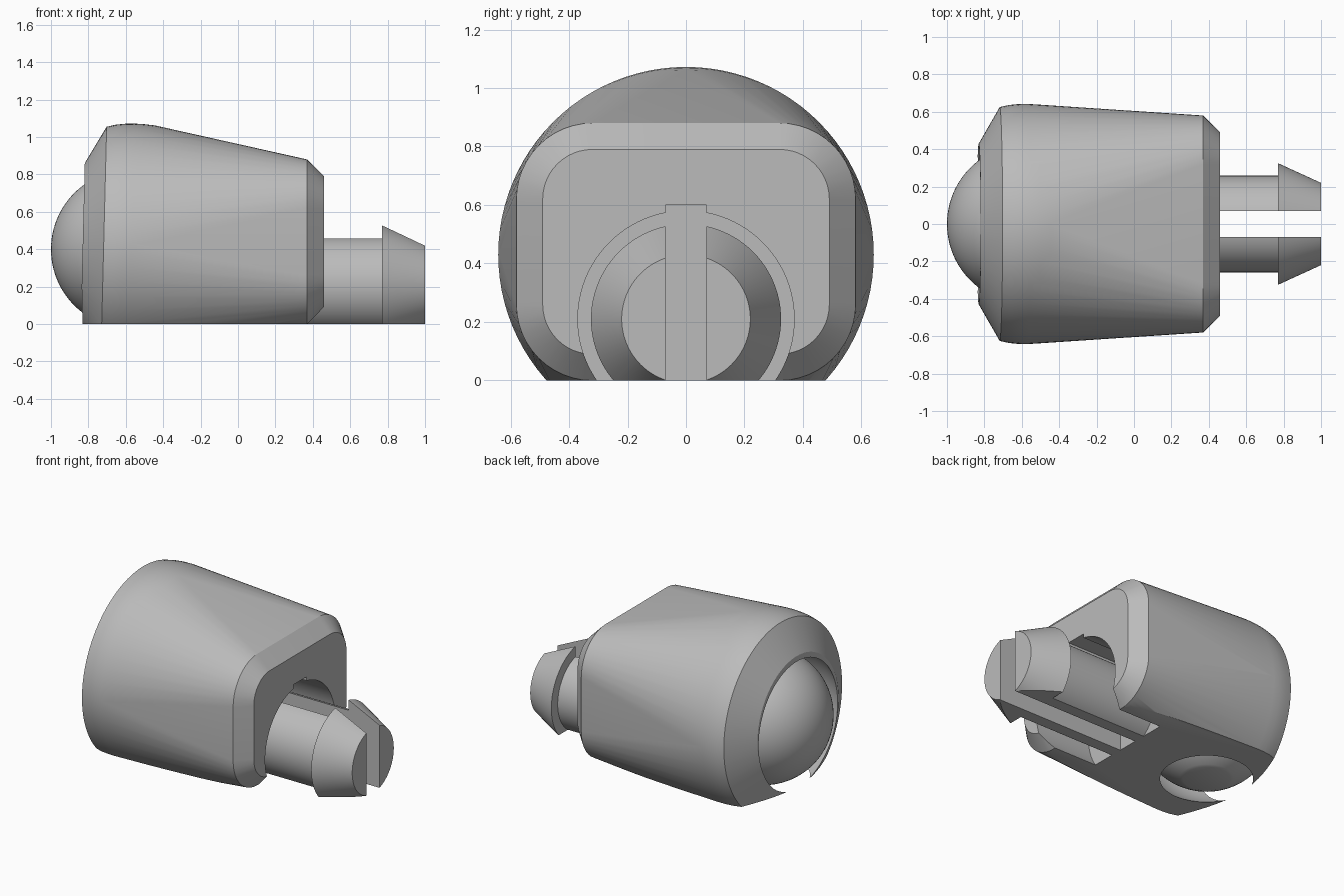
import bpy
import bmesh
from math import cos, sin, pi, radians, sqrt
from mathutils import Vector, Matrix

cube = bpy.data.objects.get("Cube")
if cube:
    bpy.data.objects.remove(cube, do_unlink=True)

grey = bpy.data.materials.new("plain grey")
grey.use_nodes = True
grey.diffuse_color = (0.5, 0.5, 0.5, 1)
grey.node_tree.nodes["Principled BSDF"].inputs["Base Color"].default_value = (0.5, 0.5, 0.5, 1)

BODY_Z, PIN_Z = 0.43, 0.21
BALL_CENTRE = Vector((-0.575, 0, 0.4))
SOCKET_END = 0.05


def make_object(name, bm):
    bmesh.ops.recalc_face_normals(bm, faces=bm.faces)
    mesh = bpy.data.meshes.new(name)
    bm.to_mesh(mesh)
    bm.free()
    mesh.materials.append(grey)
    obj = bpy.data.objects.new(name, mesh)
    bpy.context.collection.objects.link(obj)
    return obj


def cut_at_ground(bm):
    """Remove everything below the ground plane and close the opening."""
    geom = bm.verts[:] + bm.edges[:] + bm.faces[:]
    cut = bmesh.ops.bisect_plane(bm, geom=geom, dist=1e-5, plane_co=(0, 0, 0),
                                 plane_no=(0, 0, 1), clear_inner=True)
    edges = [e for e in cut["geom_cut"] if isinstance(e, bmesh.types.BMEdge)]
    bmesh.ops.contextual_create(bm, geom=edges)


def circle(x, radius, z, tilt=0.0, count=96):
    points = []
    for i in range(count):
        a = 2 * pi * i / count
        up = radius * sin(a)
        points.append(Vector((x + tilt * up, radius * cos(a), z + up)))
    return points


def rounded_rect(x, half_width, bottom, top, radius, steps=12):
    points = []
    for quarter in range(4):
        sy = 1 if quarter in (0, 3) else -1
        cy = sy * (half_width - radius)
        cz = top - radius if quarter < 2 else bottom + radius
        for i in range(steps + 1):
            a = (quarter + i / steps) * pi / 2
            points.append(Vector((x, cy + radius * cos(a), cz + radius * sin(a))))
    return points


def lathe(profile, z):
    """Solid of revolution about the x direction."""
    bm = bmesh.new()
    rings = [[bm.verts.new(p) for p in circle(x, r, z)] for x, r in profile]
    for a, b in zip(rings, rings[1:]):
        for i in range(len(a)):
            j = (i + 1) % len(a)
            bm.faces.new((a[i], a[j], b[j], b[i]))
    bm.faces.new(rings[0])
    bm.faces.new(rings[-1])
    return bm


def ball_mesh(radius):
    bm = bmesh.new()
    bmesh.ops.create_uvsphere(bm, u_segments=96, v_segments=48, radius=radius,
                              matrix=Matrix.Translation(BALL_CENTRE))
    return bm


def box(x0, x1, half_width, z0, z1):
    bm = bmesh.new()
    size = Matrix.Diagonal((x1 - x0, 2 * half_width, z1 - z0, 1))
    centre = Matrix.Translation(((x0 + x1) / 2, 0, (z0 + z1) / 2))
    bmesh.ops.create_cube(bm, size=1, matrix=centre @ size)
    return bm


def activate(obj):
    bpy.ops.object.select_all(action="DESELECT")
    obj.select_set(True)
    bpy.context.view_layer.objects.active = obj


def subtract(obj, bm):
    cutter = make_object("cutter", bm)
    cutter.hide_render = True
    mod = obj.modifiers.new("cut", "BOOLEAN")
    mod.operation, mod.solver, mod.object = "DIFFERENCE", "EXACT", cutter
    activate(obj)
    bpy.ops.object.modifier_apply(modifier=mod.name)
    bpy.data.objects.remove(cutter, do_unlink=True)


def smooth(obj):
    activate(obj)
    bpy.ops.object.shade_smooth_by_angle(angle=radians(28))


# Body: hull from a bulging round nose to a chamfered rounded rectangle
points = []
for x, r in ((-0.83, 0.43), (-0.718, 0.625), (-0.67, 0.636), (-0.62, 0.641),
             (-0.57, 0.642), (-0.52, 0.639), (-0.46, 0.632)):
    points += circle(x, r, BODY_Z, tilt=0.025)
points += rounded_rect(0.37, 0.58, 0, 0.88, 0.26)
points += rounded_rect(0.46, 0.49, 0.09, 0.79, 0.17)
bm = bmesh.new()
for p in points:
    bm.verts.new(p)
hull = bmesh.ops.convex_hull(bm, input=bm.verts[:])
loose = [v for v in bm.verts if not v.link_faces]
bmesh.ops.delete(bm, geom=loose, context="VERTS")
cut_at_ground(bm)
body = make_object("body", bm)

# Ball socket, pin recess and key slot
subtract(body, ball_mesh(0.49))
subtract(body, lathe([(SOCKET_END, 0.37), (0.6, 0.37)], PIN_Z))
subtract(body, box(SOCKET_END, 0.6, 0.07, -0.1, 0.6))
smooth(body)

# Rolling ball, flattened at the ground
bm = ball_mesh(0.425)
cut_at_ground(bm)
smooth(make_object("ball", bm))

# Split snap pin with a barbed tip
bm = lathe([(SOCKET_END, 0.258), (0.77, 0.258), (0.77, 0.325), (1.0, 0.22)], PIN_Z)
cut_at_ground(bm)
pin = make_object("snap_pin", bm)
subtract(pin, box(-0.2, 1.2, 0.07, -0.2, 0.8))
smooth(pin)
